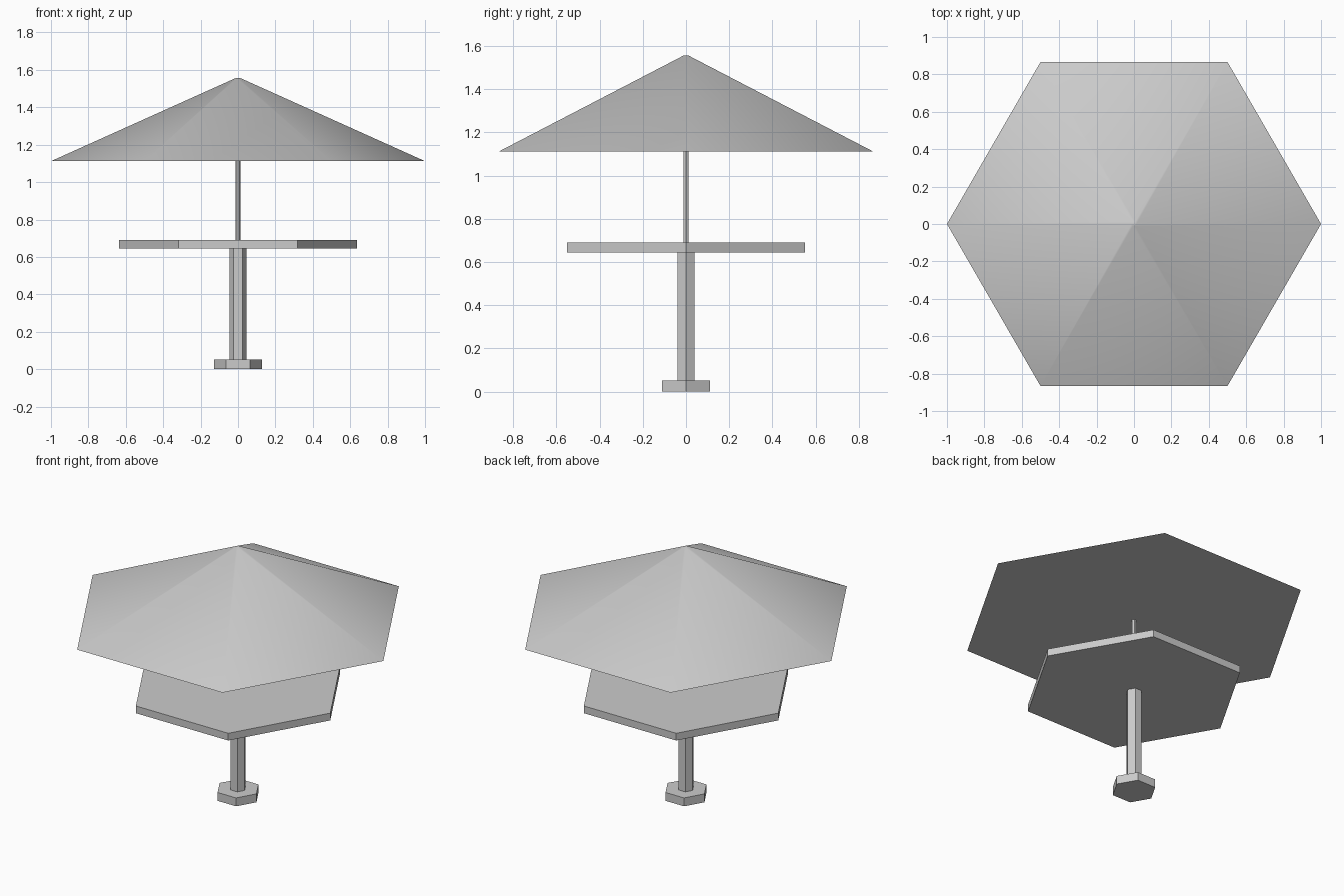
import bpy
import math

cube = bpy.data.objects.get("Cube")
if cube:
    bpy.data.objects.remove(cube, do_unlink=True)

SIDES = 6

grey = bpy.data.materials.new("light_grey")
grey.use_nodes = True
colour = (0.6, 0.6, 0.6, 1.0)
grey.diffuse_color = colour
grey.node_tree.nodes["Principled BSDF"].inputs["Base Color"].default_value = colour


def hex_part(name, bottom_radius, top_radius, z_low, z_high):
    """Closed six-sided prism or frustum with corners on the x axis."""
    bpy.ops.mesh.primitive_cone_add(
        vertices=SIDES, radius1=bottom_radius, radius2=top_radius,
        depth=z_high - z_low, location=(0, 0, (z_low + z_high) / 2),
        rotation=(0, 0, math.pi / 2))
    part = bpy.context.object
    part.name = part.data.name = name
    bpy.ops.object.transform_apply(location=True, rotation=True, scale=True)
    part.data.materials.append(grey)
    return part


# Table stand and top
hex_part("base", 0.127, 0.127, 0.0, 0.052)
hex_part("leg", 0.046, 0.046, 0.052, 0.645)
hex_part("table_top", 0.635, 0.635, 0.645, 0.69)

# Parasol, with softly shaded slopes and a sharp rim
hex_part("parasol_pole", 0.013, 0.013, 0.69, 1.112)
hex_part("parasol_canopy", 1.0, 0.013, 1.112, 1.556)
bpy.ops.object.shade_smooth_by_angle(angle=math.radians(30))
